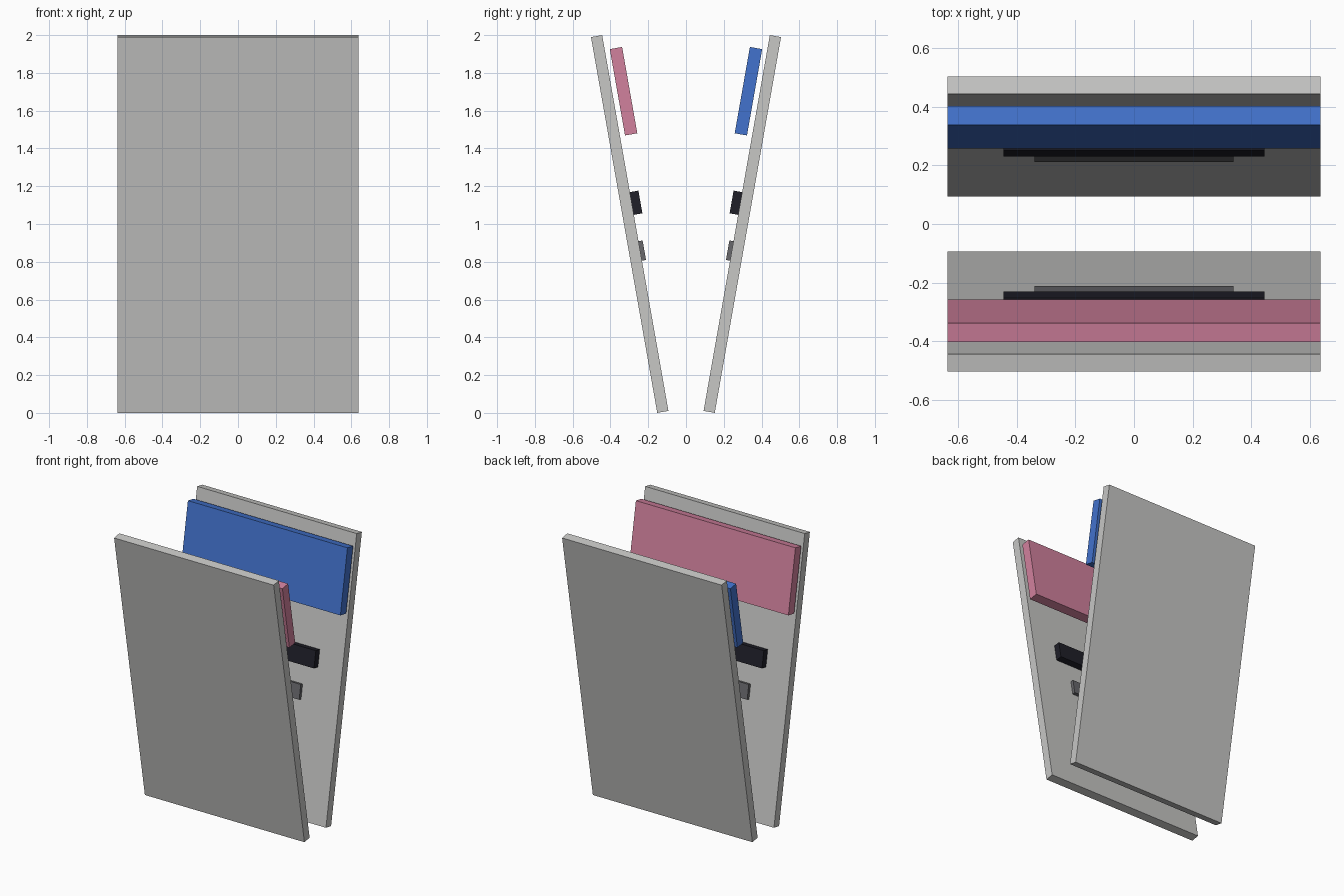
import bpy
from math import radians
from mathutils import Matrix, Vector

cube = bpy.data.objects.get("Cube")
if cube:
    bpy.data.objects.remove(cube, do_unlink=True)


def material(name, rgb):
    mat = bpy.data.materials.new(name)
    mat.use_nodes = True
    color = (*rgb, 1)
    mat.diffuse_color = color
    mat.node_tree.nodes["Principled BSDF"].inputs["Base Color"].default_value = color
    return mat


light_grey = material("light grey", (0.57, 0.57, 0.56))
blue = material("blue", (0.055, 0.17, 0.61))
pink = material("pink", (0.64, 0.22, 0.34))
black = material("near black", (0.014, 0.014, 0.022))
dark_grey = material("dark grey", (0.14, 0.14, 0.15))


def slab(name, size, inward, along, frame, mat):
    """Box lying parallel to a leaning board, offset inward and up along it."""
    bpy.ops.mesh.primitive_cube_add(size=1)
    obj = bpy.context.object
    obj.name = name
    obj.data.transform(Matrix.Diagonal((*size, 1)))
    obj.matrix_world = frame @ Matrix.Translation(Vector((0, -inward, along)))
    obj.data.materials.append(mat)


# Two facing boards, each leaning outward, with the same fittings inside
for side, turn, header_mat in (("back", 0, blue), ("front", 180, pink)):
    frame = (Matrix.Rotation(radians(turn), 4, "Z")
             @ Matrix.Translation(Vector((0, 0.298, 1)))
             @ Matrix.Rotation(radians(-10), 4, "X"))
    slab(side + "_board", (1.274, 0.06, 2.02), 0, 0, frame, light_grey)
    slab(side + "_header_panel", (1.274, 0.066, 0.464), 0.09, 0.698, frame, header_mat)
    slab(side + "_upper_bar", (0.89, 0.046, 0.122), 0.053, 0.105, frame, black)
    slab(side + "_lower_bar", (0.68, 0.024, 0.105), 0.04, -0.15, frame, dark_grey)
